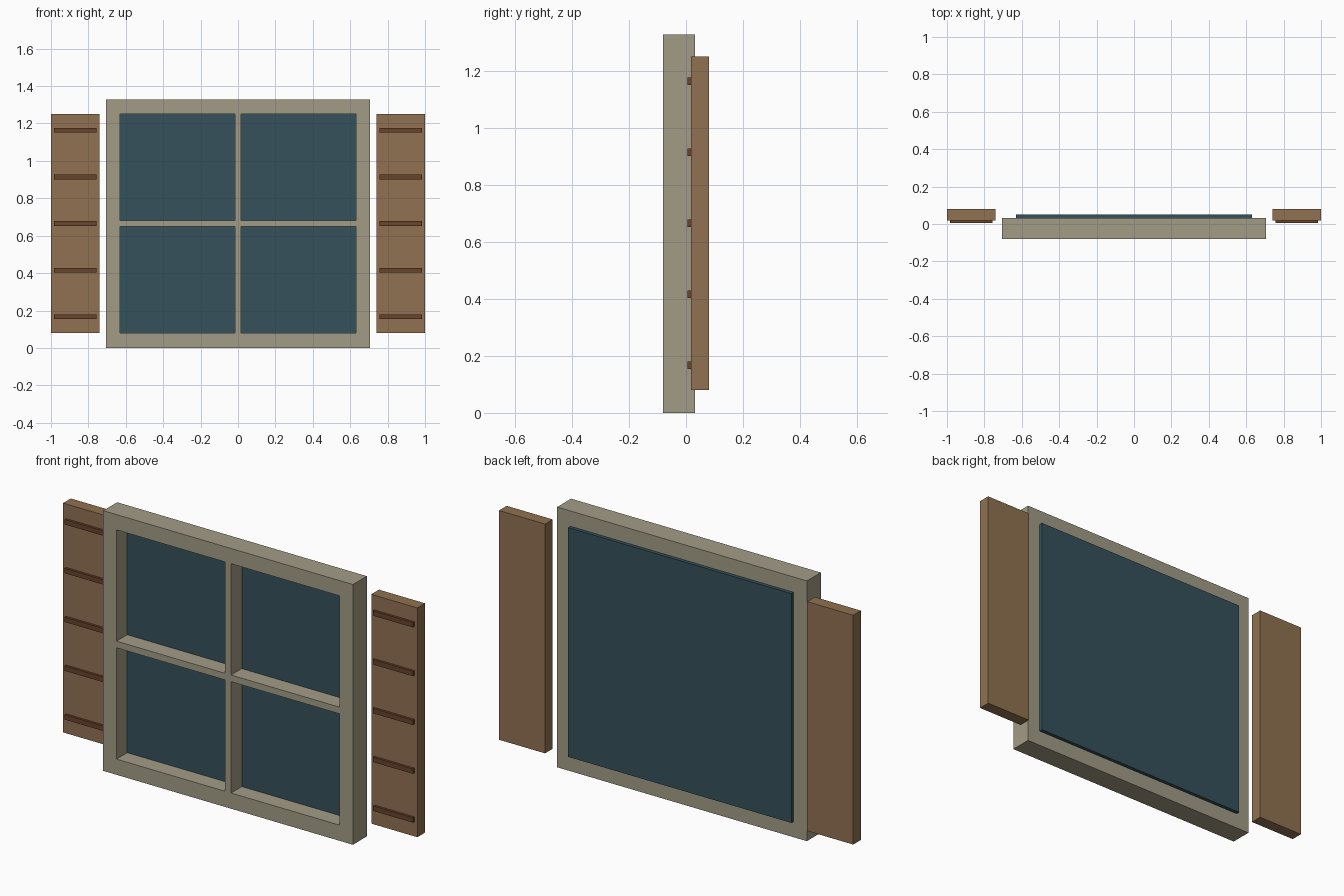
import bpy, bmesh

if "Cube" in bpy.data.objects:
    bpy.data.objects.remove(bpy.data.objects["Cube"])


def material(name, rgb):
    m = bpy.data.materials.new(name)
    # screen colour to linear
    m.diffuse_color = [(c / 255) ** 2.2 for c in rgb] + [1]
    m.use_nodes = True
    m.node_tree.nodes["Principled BSDF"].inputs["Base Color"].default_value = m.diffuse_color
    return m


STONE = material("frame_paint", (161, 154, 133))
GLASS = material("dark_glass", (56, 82, 92))
WOOD = material("shutter_wood", (143, 113, 82))
DARK = material("slat_wood", (104, 70, 48))


def add_object(name, bm, mat):
    bmesh.ops.recalc_face_normals(bm, faces=bm.faces)
    me = bpy.data.meshes.new(name)
    bm.to_mesh(me)
    bm.free()
    me.materials.append(mat)
    ob = bpy.data.objects.new(name, me)
    bpy.context.collection.objects.link(ob)
    return ob


def box(name, x, y, z, mat):
    bm = bmesh.new()
    bmesh.ops.create_cube(bm, size=1)
    for v in bm.verts:
        v.co = [r[0] if c < 0 else r[1] for c, r in zip(v.co, (x, y, z))]
    return add_object(name, bm, mat)


# Window frame: a grid of front faces with four panes left open, extruded back
Y0, Y1 = -0.08, 0.032
xs = [-0.705, -0.63, -0.017, 0.017, 0.63, 0.705]
zs = [0, 0.08, 0.648, 0.682, 1.25, 1.328]
bm = bmesh.new()
grid = [[bm.verts.new((x, Y0, z)) for z in zs] for x in xs]
for i in range(5):
    for j in range(5):
        if i % 2 and j % 2:
            continue
        bm.faces.new((grid[i][j], grid[i + 1][j], grid[i + 1][j + 1], grid[i][j + 1]))
ext = bmesh.ops.extrude_face_region(bm, geom=bm.faces[:], use_keep_orig=True)
moved = [g for g in ext["geom"] if isinstance(g, bmesh.types.BMVert)]
bmesh.ops.translate(bm, verts=moved, vec=(0, Y1 - Y0, 0))
add_object("window_frame", bm, STONE)

# Glass panel behind the glazing bars, standing slightly proud at the back
box("glass", (-0.63, 0.63), (0.006, 0.05), (0.08, 1.25), GLASS)

# Shutters with five slats each
for side, s in (("left", -1), ("right", 1)):
    cx = s * 0.87
    box(f"{side}_shutter", (cx - 0.13, cx + 0.13), (0.018, 0.08), (0.08, 1.25), WOOD)
    for k in range(5):
        z = 0.167 + k * 0.249
        box(f"{side}_shutter_slat_{k + 1}", (cx - 0.113, cx + 0.113),
            (0.006, 0.022), (z - 0.0125, z + 0.0125), DARK)
